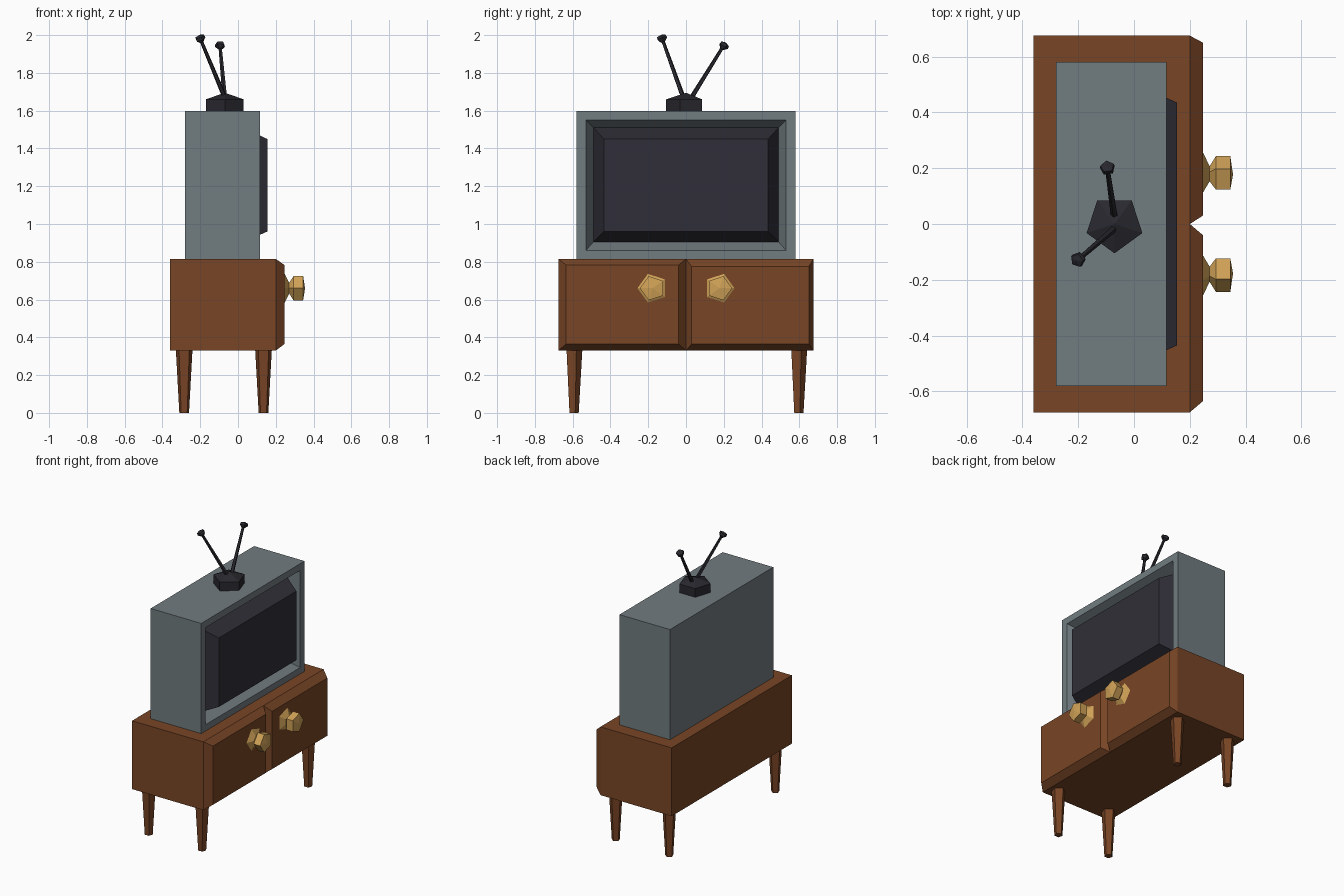
import bpy, bmesh, math
from mathutils import Vector, Matrix

if "Cube" in bpy.data.objects:
    bpy.data.objects.remove(bpy.data.objects["Cube"])


def material(name, r, g, b):
    m = bpy.data.materials.new(name)
    m.use_nodes = True
    m.diffuse_color = (r, g, b, 1)
    m.node_tree.nodes["Principled BSDF"].inputs["Base Color"].default_value = (r, g, b, 1)
    return m


WOOD = material("brown wood", 0.19, 0.060, 0.019)
GREY = material("grey casing", 0.165, 0.200, 0.215)
DARK = material("dark glass", 0.030, 0.028, 0.040)
BLACK = material("black plastic", 0.022, 0.021, 0.028)
GOLD = material("brass", 0.63, 0.36, 0.095)


def loft(name, rings, mat):
    """Skin rings of equal point count, closing both ends."""
    bm = bmesh.new()
    loops = [[bm.verts.new(p) for p in ring] for ring in rings]
    n = len(loops[0])
    for a, b in zip(loops, loops[1:]):
        for i in range(n):
            j = (i + 1) % n
            bm.faces.new((a[i], a[j], b[j], b[i]))
    bm.faces.new(loops[0][::-1])
    bm.faces.new(loops[-1])
    bmesh.ops.remove_doubles(bm, verts=bm.verts, dist=0.0001)
    bmesh.ops.recalc_face_normals(bm, faces=bm.faces)
    mesh = bpy.data.meshes.new(name)
    bm.to_mesh(mesh)
    bm.free()
    obj = bpy.data.objects.new(name, mesh)
    bpy.context.collection.objects.link(obj)
    mesh.materials.append(mat)
    return obj


def rect(x, y0, y1, z0, z1):
    return [(x, y0, z0), (x, y1, z0), (x, y1, z1), (x, y0, z1)]


def turned(name, profile, mat, matrix, sides=5, phase=0):
    """Low-sided turned part; profile is (radius, height) along local z."""
    rings = []
    for r, h in profile:
        angles = [phase + math.tau * i / sides for i in range(sides)]
        rings.append([matrix @ Vector((r * math.cos(a), r * math.sin(a), h)) for a in angles])
    return loft(name, rings, mat)


# Cabinet body and bevelled doors
loft("cabinet", [rect(-0.36, -0.675, 0.675, 0.33, 0.815),
                 rect(0.20, -0.675, 0.675, 0.33, 0.815)], WOOD)
loft("right_door", [rect(0.20, -0.675, 0, 0.33, 0.815),
                    rect(0.247, -0.635, -0.04, 0.365, 0.782)], WOOD)
loft("left_door", [rect(0.20, 0, 0.675, 0.33, 0.815),
                   rect(0.247, 0.03, 0.65, 0.365, 0.775)], WOOD)

# Tapered legs
for end, x in (("front", 0.135), ("back", -0.285)):
    for side, s in (("left", 1), ("right", -1)):
        turned(f"{end}_{side}_leg", [(0.027, 0), (0.046, 0.33)], WOOD,
               Matrix.Translation((x, s * 0.595, 0)), phase=math.pi / 2)

# Door knobs, each with a corner pointing outwards
knob = [(0.08, 0), (0.03, 0.024), (0.067, 0.047), (0.067, 0.098), (0, 0.108)]
for side, s in (("left", 1), ("right", -1)):
    place = Matrix.Translation((0.247, s * 0.177, 0.66)) @ Matrix.Rotation(math.pi / 2, 4, "Y")
    turned(f"{side}_knob", knob, GOLD, place, phase=s * math.pi / 2)

# Television casing with a recessed front, and a raised screen
loft("television_casing", [rect(-0.28, -0.58, 0.58, 0.815, 1.598),
                           rect(0.117, -0.58, 0.58, 0.815, 1.598),
                           rect(0.117, -0.53, 0.53, 0.86, 1.55),
                           rect(0.03, -0.49, 0.49, 0.905, 1.51)], GREY)
loft("screen", [rect(0.03, -0.49, 0.49, 0.905, 1.51),
                rect(0.155, -0.435, 0.435, 0.96, 1.45)], DARK)

# Antenna base, rods and tips
turned("antenna_base", [(0.105, 1.598), (0.105, 1.66), (0, 1.695)], BLACK,
       Matrix.Translation((-0.07, 0, 0)), phase=-math.pi / 2)
for side, start, end in (("right", (-0.07, -0.015, 1.67), (-0.2, -0.127, 1.982)),
                         ("left", (-0.07, 0.03, 1.67), (-0.095, 0.2, 1.945))):
    a, b = Vector(start), Vector(end)
    turn = (b - a).to_track_quat("Z", "Y").to_matrix().to_4x4()
    turned(f"{side}_antenna_rod", [(0.013, 0), (0.009, (b - a).length)], BLACK,
           Matrix.Translation(a) @ turn)
    turned(f"{side}_antenna_tip", [(0.010, -0.022), (0.028, -0.004), (0.025, 0.012), (0, 0.019)],
           BLACK, Matrix.Translation(b) @ turn, phase=-math.pi / 2)
